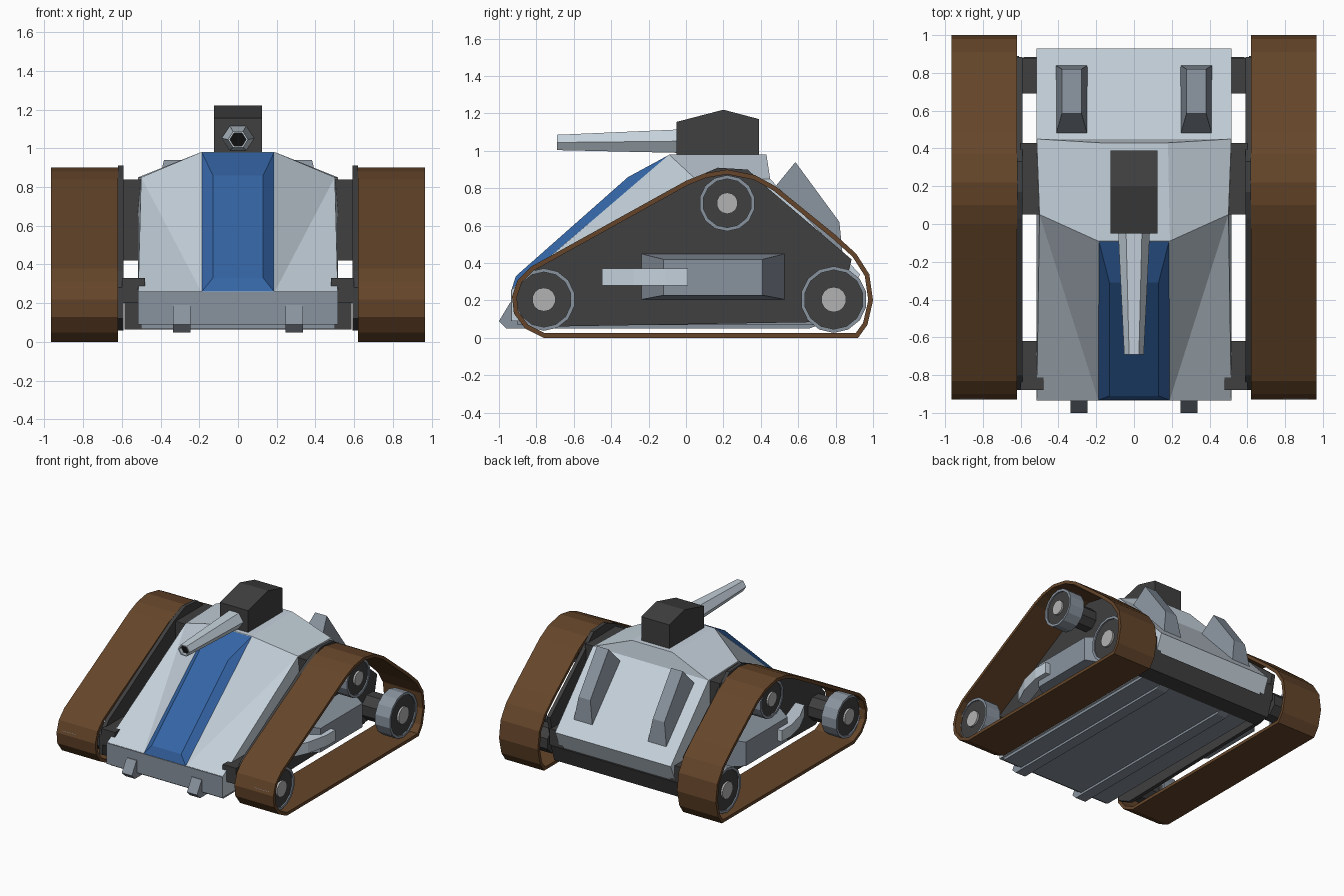
import bpy, bmesh, math
from mathutils import Vector

if "Cube" in bpy.data.objects:
    bpy.data.objects.remove(bpy.data.objects["Cube"])


def material(name, rgb):
    m = bpy.data.materials.new(name)
    m.diffuse_color = (*rgb, 1)
    m.use_nodes = True
    m.node_tree.nodes["Principled BSDF"].inputs["Base Color"].default_value = m.diffuse_color
    return m


PALE = material("pale_armour", (0.56, 0.64, 0.71))
STEEL = material("steel", (0.25, 0.29, 0.34))
DARK = material("dark_metal", (0.05, 0.05, 0.05))
BLUE = material("blue_panel", (0.035, 0.13, 0.38))
BROWN = material("brown_rubber", (0.13, 0.06, 0.023))
BLACK = material("bore_black", (0.005, 0.005, 0.005))
HUB = material("hub_metal", (0.45, 0.45, 0.45))


def build(name, verts, faces, mat, mirror=False):
    me = bpy.data.meshes.new(name)
    me.from_pydata([tuple(v) for v in verts], [], faces)
    bm = bmesh.new()
    bm.from_mesh(me)
    bmesh.ops.recalc_face_normals(bm, faces=bm.faces)
    bm.to_mesh(me)
    bm.free()
    me.materials.append(mat)
    ob = bpy.data.objects.new(name, me)
    bpy.context.collection.objects.link(ob)
    if mirror:
        ob.modifiers.new("mirror", 'MIRROR').use_mirror_merge = False
    return ob


def loft(name, rings, mat, mirror=False, closed=False):
    n, k = len(rings[0]), len(rings)
    verts = [v for r in rings for v in r]
    faces = []
    for a in range(k if closed else k - 1):
        b = (a + 1) % k
        for i in range(n):
            j = (i + 1) % n
            faces.append((a * n + i, a * n + j, b * n + j, b * n + i))
    if not closed:
        faces += [tuple(range(n)), tuple(range((k - 1) * n, k * n))]
    return build(name, verts, faces, mat, mirror)


def at_x(profile, x):
    return [(x, y, z) for y, z in profile]


def prism(name, profile, x0, x1, mat, mirror=False):
    return loft(name, [at_x(profile, x0), at_x(profile, x1)], mat, mirror)


def rect(y0, y1, z0, z1):
    return [(y0, z0), (y1, z0), (y1, z1), (y0, z1)]


def circle(y, z, r, n=14):
    return [(y + r * math.cos(2 * math.pi * (i + .5) / n),
             z + r * math.sin(2 * math.pi * (i + .5) / n)) for i in range(n)]


def inset(profile, d):
    # offset a counter-clockwise profile inwards
    out = []
    for i, p in enumerate(profile):
        p, a = Vector(p), Vector(profile[i - 1])
        b = Vector(profile[(i + 1) % len(profile)])
        u, v = (p - a).normalized(), (b - p).normalized()
        n1, n2 = Vector((-u.y, u.x)), Vector((-v.y, v.x))
        m = (n1 + n2).normalized()
        out.append(tuple(p + m * d / m.dot(n1)))
    return out


def tube(name, outer, inner, x0, x1, mat):
    loft(name, [at_x(outer, x0), at_x(outer, x1), at_x(inner, x1), at_x(inner, x0)],
         mat, True, True)


# Hull: right half points, then their mirror images
half = [(.515, -.93, .09), (.515, -.93, .26), (.5, .05, .85), (.515, .45, .85),
        (.515, .93, .34), (.515, .87, .2), (.515, .84, .09),
        (.19, -.93, .26), (.19, -.09, .98), (.18, .43, .98)]
n = len(half)
faces = [(0, 1, 7, 7 + n, 1 + n, n)]
for f in [(0, 1, 2, 3, 4, 5, 6), (1, 7, 2), (7, 8, 2), (8, 9, 3, 2)]:
    faces += [f, tuple(i + n for i in f)]
for i, j in [(7, 8), (8, 9), (9, 3), (3, 4), (4, 5), (5, 6), (6, 0)]:
    faces.append((i, j, j + n, i + n))
build("hull", half + [(-x, y, z) for x, y, z in half], faces, PALE)

# Nose plate, belly and rear beam
prism("nose_plate", rect(-.935, -.9, .09, .258), -.515, .515, STEEL)
prism("belly", rect(-.9, .82, .068, .092), -.5, .5, STEEL)
prism("rear_beam", [(.7, .065), (.84, .065), (.885, .2), (.7, .2)], -.585, .585, DARK)

# Raised blue centre panel
loft("blue_panel", [
    [(-.187, -.932, .26), (.187, -.932, .26), (.187, -.088, .98), (-.187, -.088, .98)],
    [(-.13, -.91, .33), (.13, -.91, .33), (.13, -.31, .86), (-.13, -.31, .86)]], BLUE)

# Turret and six-sided barrel
prism("turret", [(-.05, .975), (.39, .975), (.39, 1.17), (.2, 1.22), (-.05, 1.155)],
      -.125, .125, DARK)


def hexagon(y, z, rx, rz):
    return [(rx * c, y, z + rz * s) for c, s in
            [(1, 0), (.5, 1), (-.5, 1), (-1, 0), (-.5, -1), (.5, -1)]]


loft("barrel", [hexagon(-.02, 1.052, .085, .063), hexagon(-.69, 1.045, .052, .041),
                hexagon(-.69, 1.045, .042, .033), hexagon(-.6, 1.045, .042, .033)], PALE)
loft("bore", [hexagon(-.605, 1.045, .042, .033), hexagon(-.66, 1.045, .042, .033)], BLACK)

# Rear exhaust fins
loft("rear_fin", [
    [(.245, .47, .8), (.415, .47, .8), (.415, .84, .42), (.245, .84, .42)],
    [(.278, .585, .94), (.382, .585, .94), (.382, .82, .62), (.278, .82, .62)]],
    STEEL, True)

# Belly skids with towing tabs
prism("skid", [(-1, .09), (-.96, .05), (.66, .05), (.76, .09), (-.9, .19), (-.94, .19)],
      .245, .335, STEEL, True).name = "skid"

# Side plates behind the tracks
prism("side_plate", [(-.76, .06), (.72, .085), (.82, .13), (.885, .42), (.45, .79),
                     (.33, .9), (.17, .91), (.03, .85), (-.8, .37), (-.88, .28), (-.88, .12)],
      .59, .62, DARK, True)

# Stub beams between the hull and side plates
for nm, r in [("front_stub", rect(-.88, -.62, .2, .33)), ("rear_stub", rect(.69, .88, .2, .33)),
              ("upper_stub", rect(.05, .43, .42, .84))]:
    prism(nm, r, .48, .6, DARK, True)

# Track belts
belt = [(-.76, 0), (.92, 0), (.97, .07), (1, .2), (.98, .34), (.91, .45), (.8, .55),
        (.48, .81), (.37, .87), (.22, .9), (.1, .88), (0, .84), (-.83, .38), (-.9, .31),
        (-.93, .22), (-.92, .13), (-.86, .05)]
tube("track_belt", belt, inset(belt, .025), .62, .965, BROWN)

# Road wheels with rim, disc, hub and axle
for nm, y, z, r in [("front", -.76, .205, .167), ("rear", .79, .205, .178),
                    ("upper", .22, .72, .15)]:
    tube(nm + "_wheel_rim", circle(y, z, r), circle(y, z, r - .02), .79, .92, STEEL)
    prism(nm + "_wheel_disc", circle(y, z, r - .018), .8, .91, DARK, True)
    prism(nm + "_wheel_hub", circle(y, z, r * .38), .9, .925, HUB, True)
    prism(nm + "_axle", circle(y, z, r * .6, 8), .61, .81, DARK, True)

# Side boxes and the angled arms on them
loft("side_box", [at_x(rect(-.24, .53, .205, .45), .615),
                  at_x(rect(-.12, .41, .228, .42), .82)], STEEL, True)
plan = [(.66, -.45), (.74, -.45), (.82, -.28), (.86, -.11), (.86, .01), (.78, .01), (.74, -.2)]
loft("side_arm", [[(x, y, z) for x, y in plan] for z in (.28, .37)], PALE, True)
